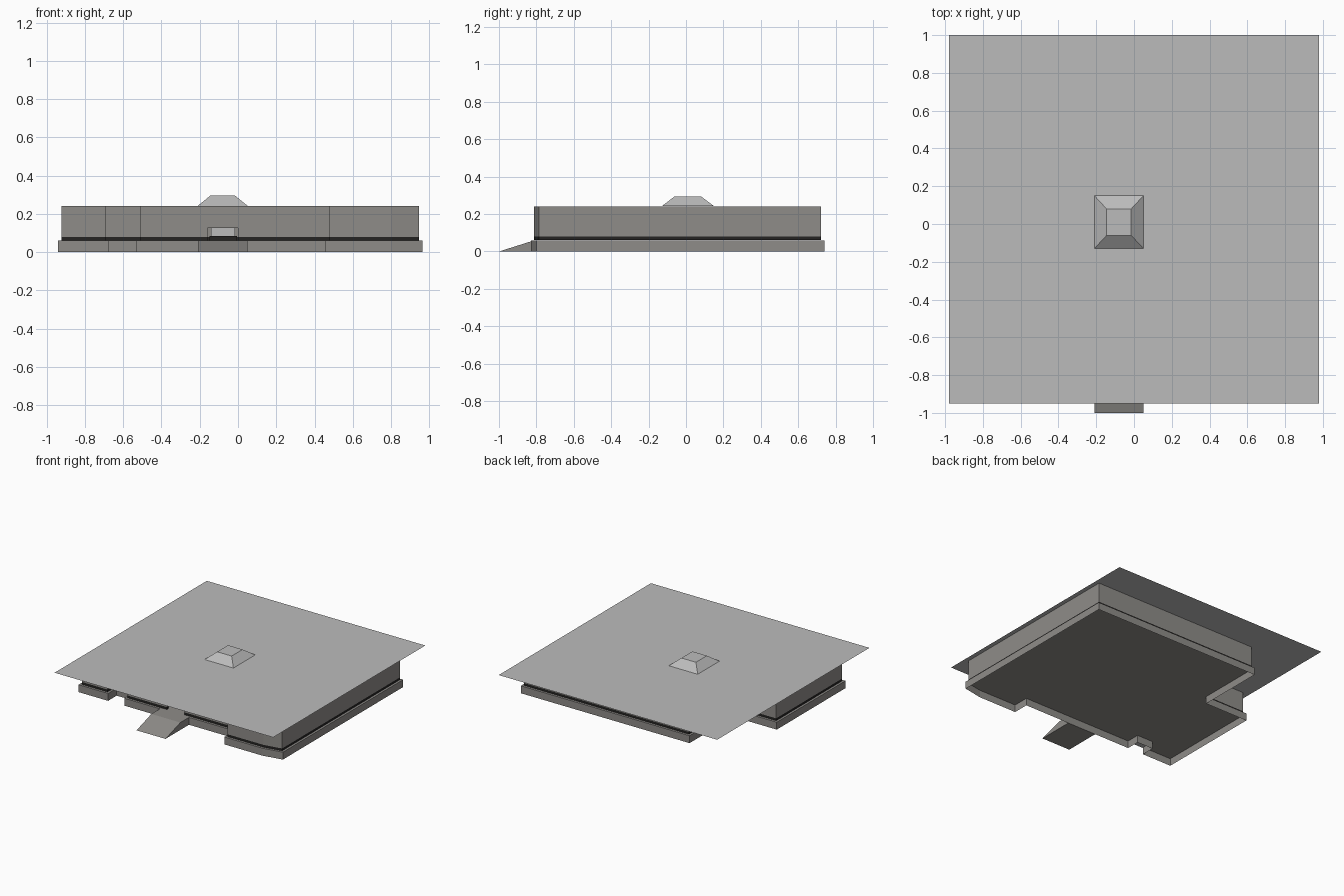
import bpy, bmesh
from mathutils import Vector

if "Cube" in bpy.data.objects:
    bpy.data.objects.remove(bpy.data.objects["Cube"])


def material(name, rgb):
    m = bpy.data.materials.new(name)
    m.diffuse_color = (*rgb, 1)
    m.use_nodes = True
    m.node_tree.nodes["Principled BSDF"].inputs["Base Color"].default_value = m.diffuse_color
    return m


ROOF = material("light grey", (0.50, 0.50, 0.50))
WALL = material("warm grey", (0.275, 0.265, 0.25))
DARK = material("charcoal", (0.018, 0.017, 0.016))

FLOOR_Z, BAND_Z, TOP_Z = 0.06, 0.08, 0.24
DOOR_X0, DOOR_X1, DOOR_Z = -0.16, 0.0, 0.125

# Foundation footprint, counter-clockwise from the front left corner
OUTLINE = [Vector(p) for p in (
    (-.94, -.70), (-.675, -.70), (-.675, -.59), (-.53, -.59), (-.53, -.70),
    (.458, -.70), (.458, -.83), (.80, -.83), (.963, -.80), (.963, .74),
    (-.55, .74), (-.55, .18), (-.94, .18))]


def make(name, verts, faces, mat, fix_normals=True):
    mesh = bpy.data.meshes.new(name)
    mesh.from_pydata([tuple(v) for v in verts], [], faces)
    if fix_normals:
        bm = bmesh.new()
        bm.from_mesh(mesh)
        bmesh.ops.recalc_face_normals(bm, faces=bm.faces)
        bm.to_mesh(mesh)
        bm.free()
    mesh.materials.append(mat)
    ob = bpy.data.objects.new(name, mesh)
    bpy.context.collection.objects.link(ob)
    return ob


def frustum(name, lower, upper, z0, z1, mat, base=True):
    """Box or cut pyramid between two rectangles (x0, x1, y0, y1)."""
    verts = []
    for (x0, x1, y0, y1), z in ((lower, z0), (upper, z1)):
        verts += [(x0, y0, z), (x1, y0, z), (x1, y1, z), (x0, y1, z)]
    faces = [(i, (i + 1) % 4, (i + 1) % 4 + 4, i + 4) for i in range(4)]
    faces.append((4, 5, 6, 7))
    if base:
        faces.append((3, 2, 1, 0))
    return make(name, verts, faces, mat, base)


def box(name, rect, z0, z1, mat):
    return frustum(name, rect, rect, z0, z1, mat)


def inset(poly, d):
    out = []
    for i, p in enumerate(poly):
        a = (p - poly[i - 1]).normalized()
        b = (poly[(i + 1) % len(poly)] - p).normalized()
        na, nb = Vector((-a.y, a.x)), Vector((-b.y, b.x))
        out.append(p + (na + nb) * d / (1 + na.dot(nb)))
    return out


def around_door(d):
    """Open path running round the house from one door jamb to the other."""
    p = inset(OUTLINE, d)
    y = p[4].y
    return [Vector((DOOR_X1, y))] + p[5:] + p[:5] + [Vector((DOOR_X0, y))]


def outer_wall(name, z0, z1, mat):
    out, inn = around_door(.017), around_door(.037)
    n = len(out)
    verts = [(p.x, p.y, z) for path, z in
             ((out, z0), (out, z1), (inn, z1), (inn, z0)) for p in path]
    faces = [(r * n + i, r * n + i + 1, (r + 1) % 4 * n + i + 1, (r + 1) % 4 * n + i)
             for r in range(4) for i in range(n - 1)]
    faces += [(0, n, 2 * n, 3 * n), tuple(r * n + n - 1 for r in range(4))]
    return make(name, verts, faces, mat)


# Foundation: open skirt, with the floor as its lid
n = len(OUTLINE)
verts = [(p.x, p.y, z) for z in (0, FLOOR_Z) for p in OUTLINE]
make("foundation_skirt", verts,
     [(i, (i + 1) % n, (i + 1) % n + n, i + n) for i in range(n)], WALL, False)
make("floor", verts[n:], [tuple(range(n))], WALL, False)

# Outer walls: dark base strip, wall above it, and the piece over the door
outer_wall("base_strip", FLOOR_Z + .001, BAND_Z, DARK)
outer_wall("outer_wall", BAND_Z, TOP_Z, WALL)
y = OUTLINE[4].y
box("door_lintel", (DOOR_X0, DOOR_X1, y + .017, y + .037), DOOR_Z, TOP_Z, WALL)

# Inner room walls (x0, y0, x1, y1)
for i, (x0, y0, x1, y1) in enumerate((
        (-.90, -.21, -.34, -.21), (-.62, -.42, -.62, -.22), (-.90, -.43, -.35, -.43),
        (-.35, -.42, -.35, -.22), (.50, -.15, .92, -.15), (.50, .20, .92, .20),
        (.18, .06, .18, .43))):
    box(f"room_wall_{i + 1}", (x0 - .01, x1 + .01, y0 - .01, y1 + .01),
        FLOOR_Z + .001, TOP_Z - .001, WALL)

# Hearth and flue in the middle room
box("hearth", (-.15, -.005, -.07, .09), FLOOR_Z + .001, .085, DARK)
box("flue", (-.14, -.015, -.06, .08), .085, TOP_Z - .001, ROOF)

# Flat roof sheet and the cut pyramid on it
rz = TOP_Z + .002
make("roof", [(-.98, -.95, rz), (.98, -.95, rz), (.98, 1, rz), (-.98, 1, rz)],
     [(0, 1, 2, 3)], ROOF, False)
frustum("roof_cap", (-.21, .05, -.13, .15), (-.145, -.015, -.06, .08),
        rz, .295, ROOF, base=False)

# Entrance ramp with a short landing at the door
profile = [(-1, 0), (-.70, 0), (-.70, FLOOR_Z), (-.81, FLOOR_Z)]
make("entrance_ramp", [(x, py, pz) for x in (-.21, .05) for py, pz in profile],
     [(i, (i + 1) % 4, (i + 1) % 4 + 4, i + 4) for i in range(4)]
     + [(0, 1, 2, 3), (7, 6, 5, 4)], WALL)
